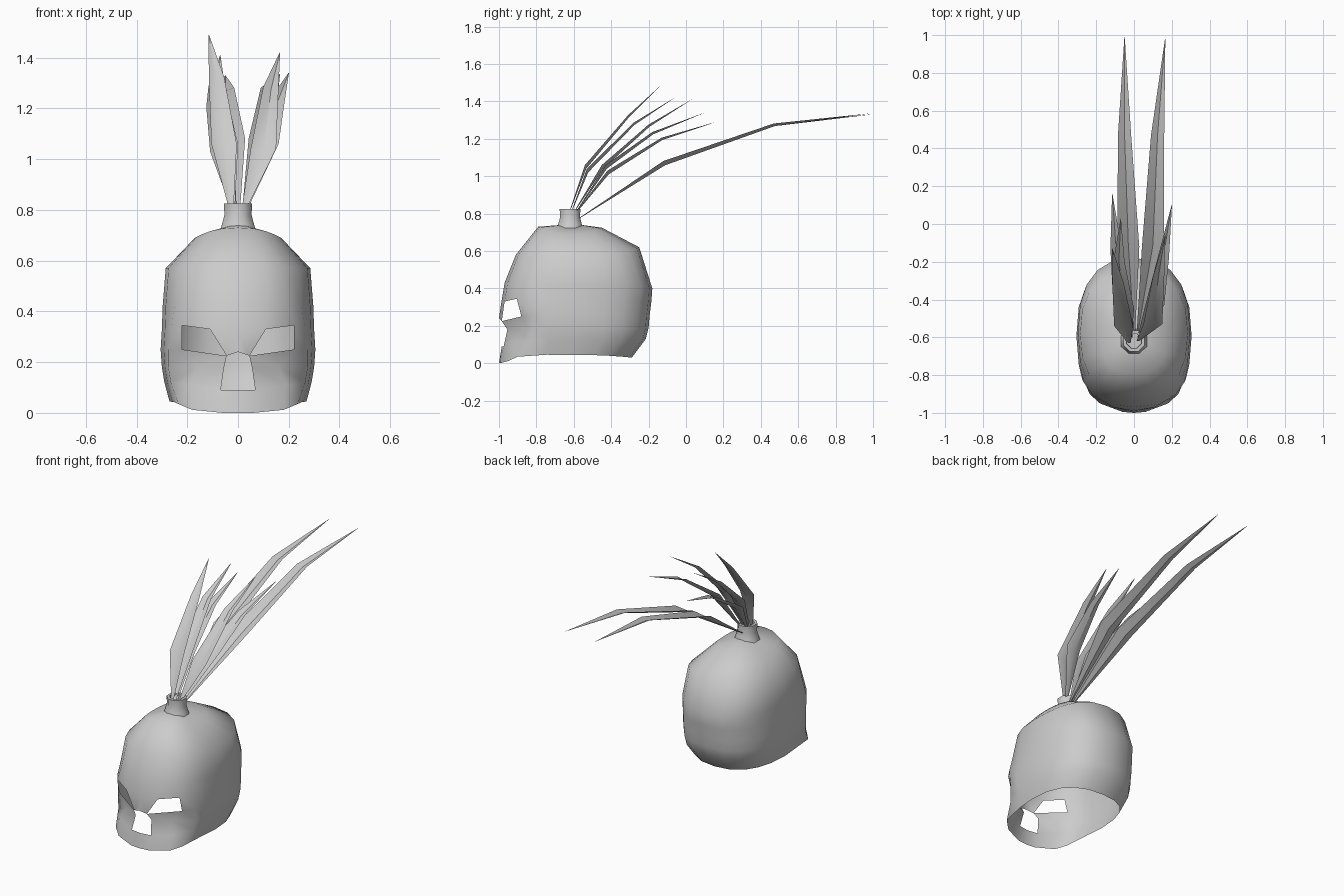
import bpy, bmesh, math
from mathutils import Vector

if "Cube" in bpy.data.objects:
    bpy.data.objects.remove(bpy.data.objects["Cube"])


def finish(name, verts, faces, angle=60, mirror=False):
    mesh = bpy.data.meshes.new(name)
    mesh.from_pydata(verts, [], faces)
    bm = bmesh.new()
    bm.from_mesh(mesh)
    bmesh.ops.delete(bm, geom=[v for v in bm.verts if not v.link_faces], context='VERTS')
    if mirror:
        other = bmesh.ops.duplicate(bm, geom=bm.verts[:] + bm.edges[:] + bm.faces[:])['geom']
        for v in other:
            if isinstance(v, bmesh.types.BMVert):
                v.co.x = -v.co.x
    bmesh.ops.remove_doubles(bm, verts=bm.verts, dist=0.0005)
    bmesh.ops.recalc_face_normals(bm, faces=bm.faces)
    bm.to_mesh(mesh)
    bm.free()
    obj = bpy.data.objects.new(name, mesh)
    bpy.context.collection.objects.link(obj)
    bpy.ops.object.select_all(action='DESELECT')
    obj.select_set(True)
    bpy.context.view_layer.objects.active = obj
    bpy.ops.object.shade_smooth_by_angle(angle=math.radians(angle))
    return obj


# Helmet shell: half rings from front to back, mirrored
COLS = 10
rings = [  # z front, z side, z back, half width, y front, y back
    (.73, .69, .725, .17, -.79, -.45),
    (.58, .57, .62, .285, -.91, -.25),
    (.43, .42, .40, .297, -.97, -.18),
    (.34, .33, .33, .30, -.99, -.185),
    (.25, .25, .25, .305, -.99, -.195),
    (.18, .18, .19, .30, -.98, -.20),
    (.12, .12, .13, .29, -.96, -.215),
    (.05, .045, .03, .27, -.95, -.29),
]
# Sculpted face points that replace the first columns of a ring
face_points = {
    3: [(0, -.99, .31), (.11, -.97, .33), (.22, -.905, .345), (.265, -.84, .34)],
    4: [(0, -1, .24), (.045, -.985, .225), (.22, -.88, .25), (.275, -.82, .25)],
    5: [(0, -.96, .18), (.055, -.955, .18), (.16, -.90, .18), (.275, -.82, .18)],
    6: [(0, -.985, .09), (.068, -.975, .09), (.19, -.93, .11), (.265, -.83, .12)],
    7: [(0, -1, 0), (.06, -.995, 0), (.18, -.95, .012), (.235, -.90, .035)],
}


def power(v, p=.82):
    return 0 if abs(v) < 1e-6 else math.copysign(abs(v) ** p, v)


verts = [(0, -.6, .745)]
for r, (zf, zm, zb, hw, yf, yb) in enumerate(rings):
    for c in range(COLS + 1):
        if c < len(face_points.get(r, [])):
            verts.append(face_points[r][c])
            continue
        t = math.pi * c / COLS
        co, si = math.cos(t), math.sin(t)
        z = zm * si * si + (zf if co > 0 else zb) * co * co
        verts.append((hw * power(si), (yf + yb) / 2 + (yf - yb) / 2 * power(co), z))

holes = {(3, 1), (4, 0), (5, 0)}  # eye, upper nose, lower nose
idx = lambda r, c: 1 + r * (COLS + 1) + c
faces = [(0, idx(0, c), idx(0, c + 1)) for c in range(COLS)]
faces += [(idx(r, c), idx(r + 1, c), idx(r + 1, c + 1), idx(r, c + 1))
          for r in range(len(rings) - 1) for c in range(COLS) if (r, c) not in holes]
finish("helmet_shell", verts, faces, 75, mirror=True)

# Plume socket: lathed eight-sided collar
profile = [(.078, .715), (.068, .745), (.058, .78), (.06, .825), (.042, .825), (.04, .75)]
N = 8
verts = [(r * math.cos(math.tau * (k + .5) / N), -.62 + r * math.sin(math.tau * (k + .5) / N), z)
         for r, z in profile for k in range(N)]
faces = [(i * N + k, i * N + (k + 1) % N, (i + 1) * N + (k + 1) % N, (i + 1) * N + k)
         for i in range(len(profile) - 1) for k in range(N)]
faces.append(tuple(range((len(profile) - 1) * N, len(profile) * N)))
finish("plume_socket", verts, faces, 50)


# Feathers: folded leaf strips along a bent quill
def feather(name, path, widths):
    verts, faces = [], []
    for p, w in zip(path, widths):
        p = Vector(p)
        fold = w * .4
        verts += [p + Vector((-w, 0, fold / 2)), p + Vector((0, fold / 3, -fold / 2)),
                  p + Vector((w, 0, fold / 2))]
    for i in range(len(path) - 1):
        for k in (0, 1):
            a = i * 3 + k
            faces.append((a, a + 1, a + 4, a + 3))
    finish(name, verts, faces, 40)


short = [.007, .05, .03, .001]
feather("feather_left_front", [(-.025, -.63, .79), (-.055, -.54, 1.05), (-.085, -.31, 1.32), (-.115, -.13, 1.49)], short)
feather("feather_right_front", [(.02, -.62, .79), (.10, -.53, 1.03), (.13, -.28, 1.28), (.165, -.06, 1.42)], short)
feather("feather_left_middle", [(-.02, -.61, .79), (-.05, -.45, 1.05), (-.08, -.20, 1.27), (-.07, .03, 1.41)], short)
feather("feather_right_middle", [(.025, -.60, .79), (.11, -.43, 1.05), (.155, -.18, 1.23), (.20, .10, 1.34)], short)
feather("feather_left_back", [(-.015, -.60, .79), (-.06, -.42, 1.02), (-.095, -.13, 1.2), (-.115, .16, 1.29)], short)

long = [.006, .058, .035, .001]
feather("feather_left_long", [(0, -.58, .77), (-.03, -.12, 1.07), (-.05, .47, 1.275), (-.05, .99, 1.33)], long)
feather("feather_right_long", [(.02, -.58, .77), (.10, -.12, 1.07), (.125, .47, 1.275), (.165, .98, 1.335)], long)
